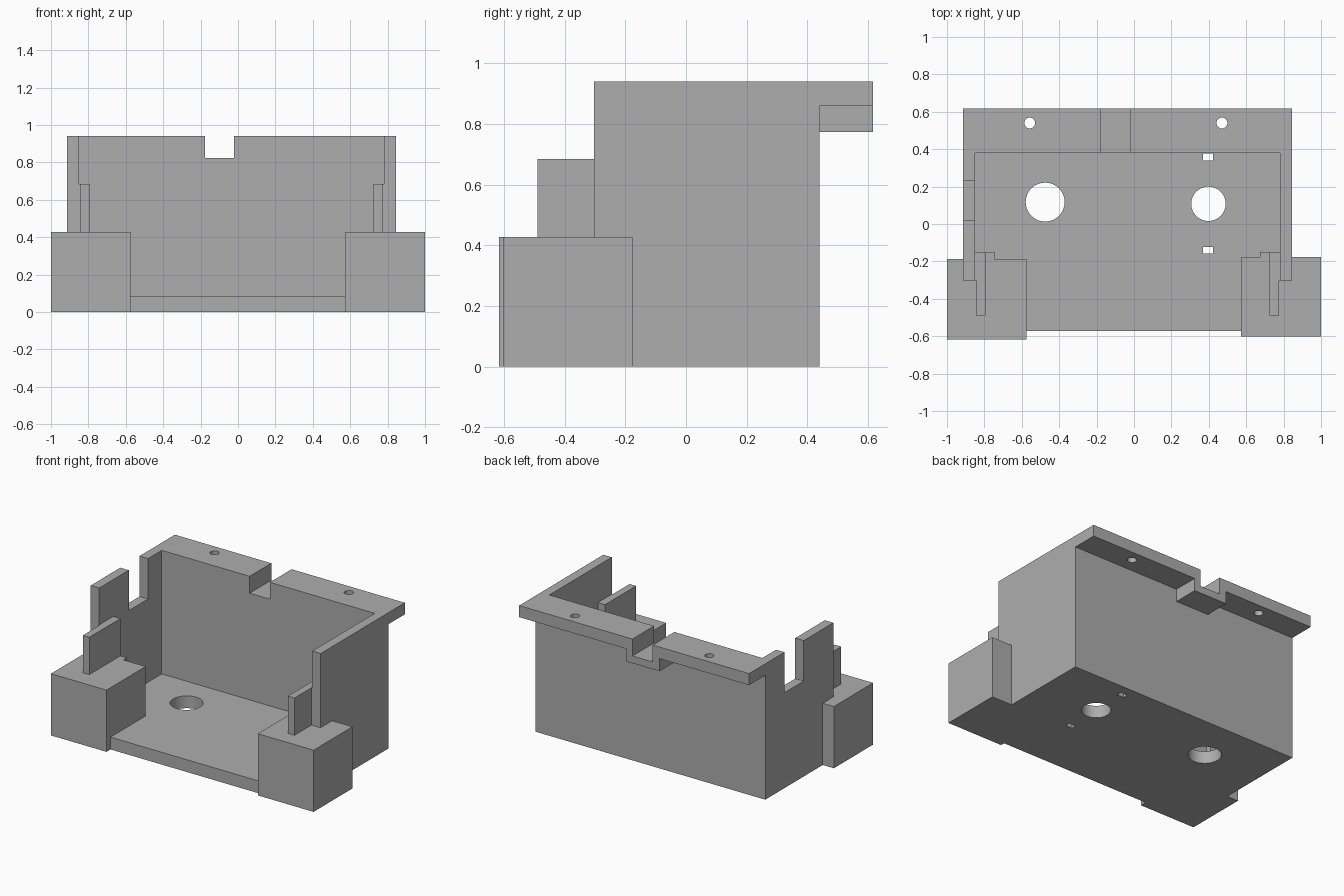
import bpy
import bmesh

if "Cube" in bpy.data.objects:
    bpy.data.objects.remove(bpy.data.objects["Cube"])

grey = bpy.data.materials.new("plain grey")
grey.diffuse_color = (0.42, 0.42, 0.42, 1)
grey.use_nodes = True
grey.node_tree.nodes["Principled BSDF"].inputs["Base Color"].default_value = grey.diffuse_color


def finish(name, bm):
    mesh = bpy.data.meshes.new(name)
    bm.to_mesh(mesh)
    bm.free()
    mesh.materials.append(grey)
    ob = bpy.data.objects.new(name, mesh)
    bpy.context.collection.objects.link(ob)
    return ob


def box(name, x, y, z):
    """Box from its (low, high) limits on each axis."""
    bm = bmesh.new()
    bmesh.ops.create_cube(bm, size=1)
    for v in bm.verts:
        v.co = [sum(r) / 2 + c * (r[1] - r[0]) for c, r in zip(v.co, (x, y, z))]
    return finish(name, bm)


def rod(name, x, y, radius, z):
    """Upright cylinder used to drill a hole."""
    bm = bmesh.new()
    bmesh.ops.create_cone(bm, cap_ends=True, segments=48, radius1=radius,
                          radius2=radius, depth=z[1] - z[0])
    bmesh.ops.translate(bm, verts=bm.verts, vec=(x, y, sum(z) / 2))
    return finish(name, bm)


def combine(target, other, operation):
    mod = target.modifiers.new(operation.lower(), 'BOOLEAN')
    mod.operation = operation
    mod.solver = 'EXACT'
    mod.object = other
    bpy.context.view_layer.objects.active = target
    bpy.ops.object.modifier_apply(modifier=mod.name)
    bpy.data.objects.remove(other)


TOP = 0.94
BLOCK_TOP = 0.427

# Floor plate, grown into the whole housing
housing = box("housing", (-0.915, 0.845), (-0.573, 0.44), (0, 0.085))

parts = [
    # Walls
    box("back_wall", (-0.915, 0.845), (0.38, 0.44), (0, TOP)),
    box("left_wall", (-0.915, -0.85), (-0.303, 0.44), (0, TOP)),
    box("right_wall", (0.78, 0.845), (-0.303, 0.44), (0, TOP)),
    # Rear flange and the thicker bridge under its notch
    box("rear_flange", (-0.915, 0.845), (0.38, 0.617), (0.86, TOP)),
    box("notch_bridge", (-0.23, 0.025), (0.40, 0.617), (0.773, 0.90)),
    # Front corner blocks with their inner steps
    box("left_block", (-1, -0.575), (-0.617, -0.188), (0, BLOCK_TOP)),
    box("right_block", (0.573, 1), (-0.602, -0.177), (0, BLOCK_TOP)),
    box("left_step", (-0.88, -0.745), (-0.32, -0.15), (0, BLOCK_TOP)),
    box("right_step", (0.675, 0.81), (-0.32, -0.15), (0, BLOCK_TOP)),
    # Upright tabs on the blocks, joined to the walls
    box("left_tab", (-0.845, -0.795), (-0.49, -0.15), (0.3, 0.685)),
    box("right_tab", (0.725, 0.775), (-0.49, -0.15), (0.3, 0.685)),
    box("left_tab_root", (-0.88, -0.81), (-0.303, -0.15), (0.3, 0.685)),
    box("right_tab_root", (0.74, 0.81), (-0.303, -0.15), (0.3, 0.685)),
]
for part in parts:
    combine(housing, part, 'UNION')

cutters = [
    # Cable notch at the back and slot in the left wall
    box("rear_notch", (-0.177, -0.022), (0.3, 0.7), (0.823, 1.1)),
    box("side_slot", (-1.1, -0.8), (0.02, 0.23), (0.66, 1.1)),
    # Round floor openings
    rod("left_opening", -0.475, 0.117, 0.104, (-0.1, 0.2)),
    rod("right_opening", 0.398, 0.108, 0.092, (-0.1, 0.2)),
    # Small rectangular floor slots
    box("rear_slot", (0.37, 0.422), (0.34, 0.376), (-0.1, 0.2)),
    box("front_slot", (0.37, 0.422), (-0.158, -0.122), (-0.1, 0.2)),
    # Screw holes in the flange
    rod("left_screw_hole", -0.557, 0.54, 0.029, (0.8, 1.0)),
    rod("right_screw_hole", 0.47, 0.54, 0.029, (0.8, 1.0)),
]
for cutter in cutters:
    combine(housing, cutter, 'DIFFERENCE')

# Crisp edges, smooth hole walls
bpy.ops.object.select_all(action='DESELECT')
housing.select_set(True)
bpy.context.view_layer.objects.active = housing
bpy.ops.object.shade_smooth_by_angle()
